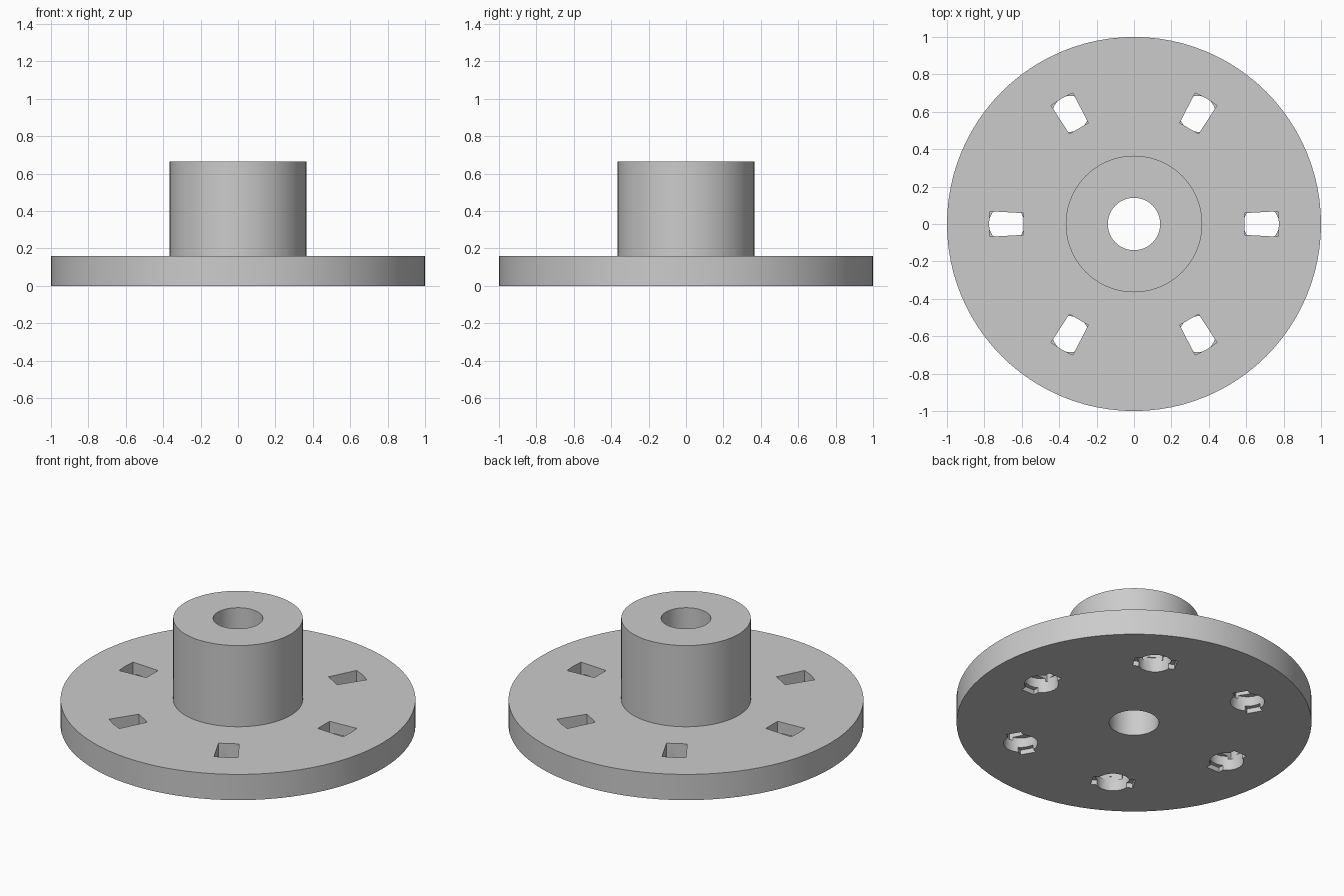
import bpy, bmesh, math
from mathutils import Matrix, Vector

if "Cube" in bpy.data.objects:
    bpy.data.objects.remove(bpy.data.objects["Cube"], do_unlink=True)

DISC_R, DISC_H = 1.0, 0.16
HUB_R, HUB_TOP = 0.365, 0.665
BORE_R = 0.14
HOLES, HOLE_R = 6, 0.68

grey = bpy.data.materials.new("light_grey")
grey.use_nodes = True
grey.diffuse_color = (0.6, 0.6, 0.6, 1)
grey.node_tree.nodes["Principled BSDF"].inputs["Base Color"].default_value = grey.diffuse_color


def make_object(name, bm):
    bmesh.ops.recalc_face_normals(bm, faces=bm.faces)
    mesh = bpy.data.meshes.new(name)
    bm.to_mesh(mesh)
    bm.free()
    mesh.materials.append(grey)
    obj = bpy.data.objects.new(name, mesh)
    bpy.context.collection.objects.link(obj)
    return obj


def lathe(name, profile, steps=96):
    """Turn a closed (radius, height) profile around the z axis."""
    bm = bmesh.new()
    rings = [[bm.verts.new((r * math.cos(a), r * math.sin(a), z)) for r, z in profile]
             for a in (math.tau * i / steps for i in range(steps))]
    n = len(profile)
    for i in range(steps):
        here, after = rings[i], rings[(i + 1) % steps]
        for j in range(n):
            k = (j + 1) % n
            bm.faces.new((here[j], after[j], after[k], here[k]))
    return make_object(name, bm)


def ring_of_prisms(name, outline, z0, z1):
    """Extrude an outline and repeat it around the disc."""
    bm = bmesh.new()
    for i in range(HOLES):
        turn = Matrix.Rotation(math.tau * i / HOLES, 4, 'Z')
        base = bm.faces.new([bm.verts.new(turn @ Vector((x, y, z0))) for x, y in outline])
        new = bmesh.ops.extrude_face_region(bm, geom=[base])["geom"]
        bmesh.ops.translate(bm, vec=(0, 0, z1 - z0),
                            verts=[v for v in new if isinstance(v, bmesh.types.BMVert)])
    obj = make_object(name, bm)
    obj.hide_render = True
    return obj


# Flanged hub: disc, collar and bore in one turned profile
hub = lathe("flanged_hub", [(BORE_R, 0), (DISC_R, 0), (DISC_R, DISC_H),
                            (HUB_R, DISC_H), (HUB_R, HUB_TOP), (BORE_R, HUB_TOP)])

# Slots: tapered opening above, round pocket below, shallow cross recess underneath
taper = [(0.59, -0.058), (0.77, -0.068), (0.775, 0), (0.77, 0.068), (0.59, 0.058)]
circle = [(HOLE_R + 0.097 * math.cos(a), 0.097 * math.sin(a))
          for a in (math.tau * i / 20 for i in range(20))]
cross = [(HOLE_R - 0.045, -0.12), (HOLE_R + 0.045, -0.12),
         (HOLE_R + 0.045, 0.12), (HOLE_R - 0.045, 0.12)]
cutters = [ring_of_prisms("slot_cutter", taper, 0.07, 0.3),
           ring_of_prisms("pocket_cutter", circle, -0.1, 0.09),
           ring_of_prisms("recess_cutter", cross, -0.11, 0.03)]

bpy.ops.object.select_all(action='DESELECT')
bpy.context.view_layer.objects.active = hub
hub.select_set(True)
for cutter in cutters:
    mod = hub.modifiers.new(cutter.name, 'BOOLEAN')
    mod.operation = 'DIFFERENCE'
    mod.solver = 'EXACT'
    mod.object = cutter
    bpy.ops.object.modifier_apply(modifier=mod.name)
    bpy.data.objects.remove(cutter, do_unlink=True)

bpy.ops.object.shade_smooth_by_angle(angle=math.radians(30))
